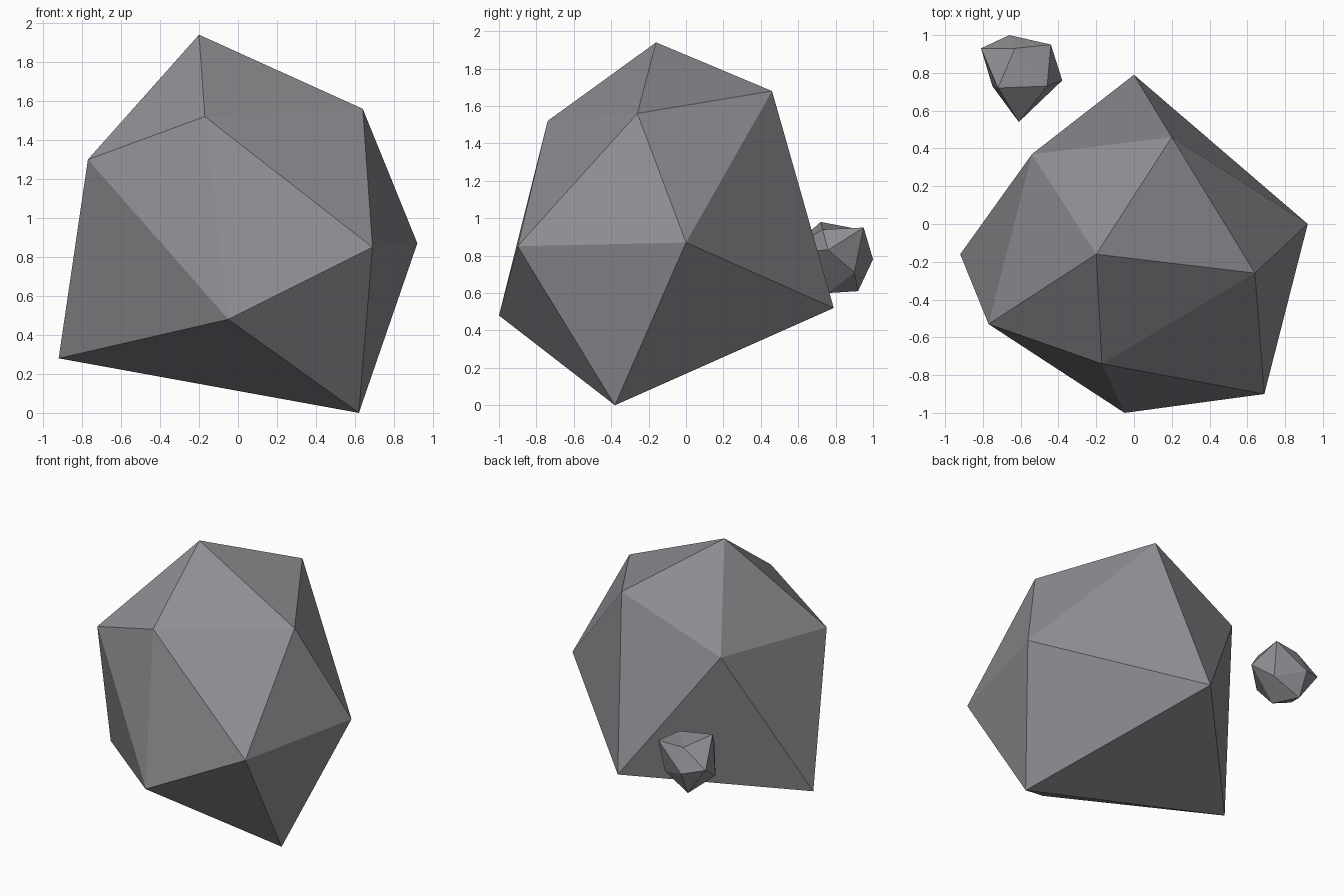
import bpy
import bmesh

cube = bpy.data.objects.get("Cube")
if cube:
    bpy.data.objects.remove(cube, do_unlink=True)

# Stone material
stone = bpy.data.materials.new("grey_stone")
stone.use_nodes = True
colour = (0.27, 0.27, 0.29, 1.0)
stone.diffuse_color = colour
bsdf = stone.node_tree.nodes["Principled BSDF"]
bsdf.inputs["Base Color"].default_value = colour
bsdf.inputs["Roughness"].default_value = 0.9


def make_rock(name, top, upper, lower, bottom):
    """Uneven twenty-sided rock: two poles and two staggered rings of five."""
    bm = bmesh.new()
    t, b = bm.verts.new(top), bm.verts.new(bottom)
    up = [bm.verts.new(p) for p in upper]
    low = [bm.verts.new(p) for p in lower]
    for i in range(len(up)):
        j = (i + 1) % len(up)
        bm.faces.new((t, up[i], up[j]))        # cap
        bm.faces.new((up[i], low[i], up[j]))   # side pointing down
        bm.faces.new((low[i], low[j], up[j]))  # side pointing up
        bm.faces.new((b, low[j], low[i]))      # underside
    bmesh.ops.recalc_face_normals(bm, faces=bm.faces)
    mesh = bpy.data.meshes.new(name)
    bm.to_mesh(mesh)
    bm.free()
    mesh.materials.append(stone)
    rock = bpy.data.objects.new(name, mesh)
    bpy.context.collection.objects.link(rock)
    return rock


# Main boulder
make_rock(
    "large_rock",
    top=(-0.20, -0.16, 1.94),
    upper=[(-0.17, -0.74, 1.52), (0.64, -0.26, 1.56), (0.20, 0.46, 1.68),
           (-0.54, 0.37, 1.36), (-0.77, -0.53, 1.30)],
    lower=[(0.69, -0.90, 0.85), (0.92, 0.0, 0.87), (0.0, 0.79, 0.52),
           (-0.92, -0.16, 0.28), (-0.05, -1.0, 0.48)],
    bottom=(0.62, -0.38, 0.0),
)

# Small fragment floating behind it
make_rock(
    "small_rock",
    top=(-0.63, 0.93, 0.94),
    upper=[(-0.72, 0.72, 0.98), (-0.46, 0.73, 0.94), (-0.44, 0.95, 0.95),
           (-0.66, 1.0, 0.78), (-0.81, 0.93, 0.82)],
    lower=[(-0.61, 0.54, 0.82), (-0.38, 0.76, 0.83), (-0.46, 0.90, 0.71),
           (-0.66, 0.92, 0.61), (-0.75, 0.73, 0.69)],
    bottom=(-0.56, 0.76, 0.60),
)
